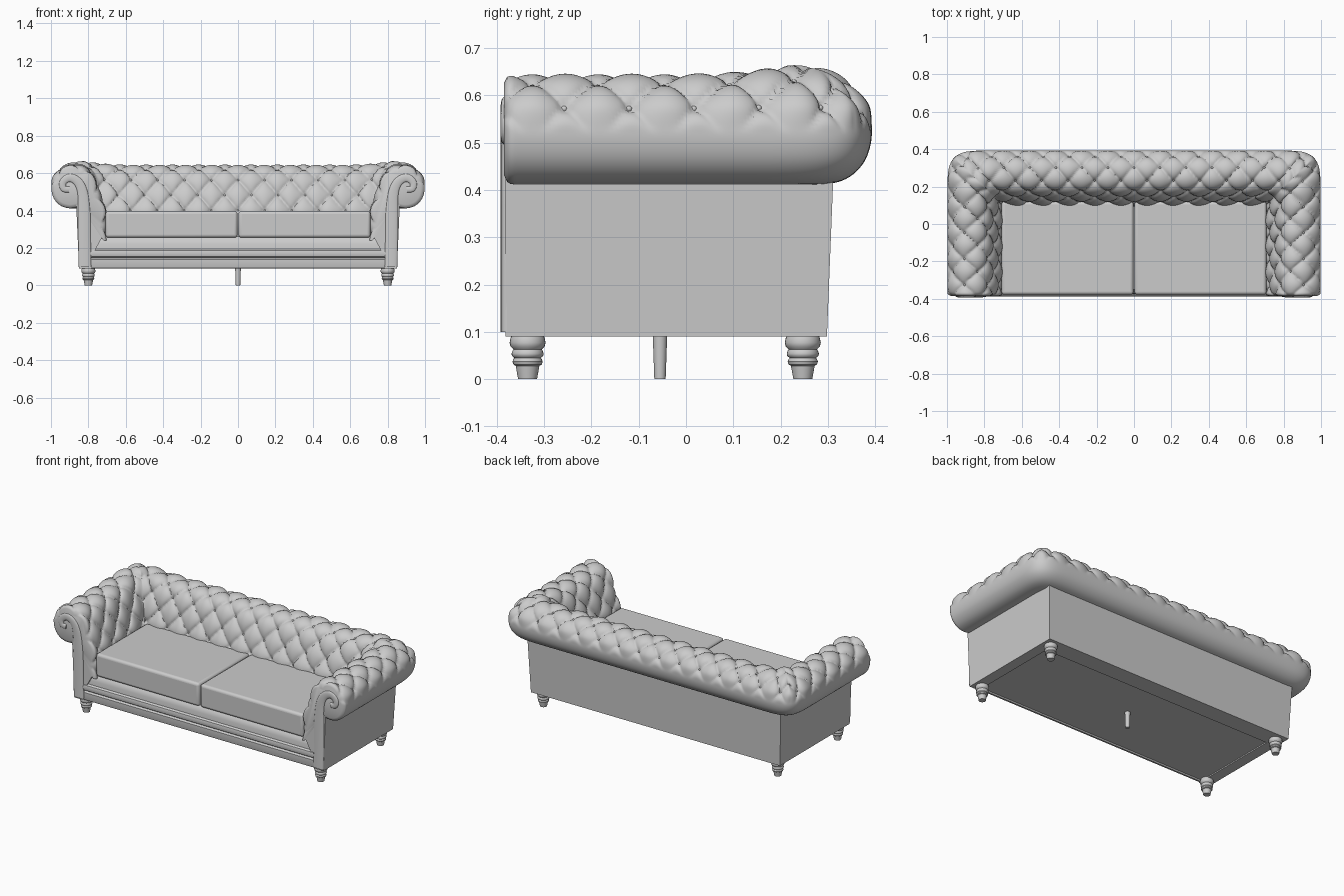
import bpy, bmesh, math
from mathutils import Vector

if "Cube" in bpy.data.objects:
    bpy.data.objects.remove(bpy.data.objects["Cube"])

grey = bpy.data.materials.new("grey upholstery")
grey.diffuse_color = (0.6, 0.6, 0.6, 1)
grey.use_nodes = True
grey.node_tree.nodes["Principled BSDF"].inputs["Base Color"].default_value = grey.diffuse_color


def finish(name, bm, angle=35, bevel=0):
    bmesh.ops.recalc_face_normals(bm, faces=bm.faces[:])
    me = bpy.data.meshes.new(name)
    bm.to_mesh(me)
    bm.free()
    me.materials.append(grey)
    ob = bpy.data.objects.new(name, me)
    bpy.context.collection.objects.link(ob)
    if bevel:
        m = ob.modifiers.new("bevel", 'BEVEL')
        m.width, m.segments = bevel, 4
    bpy.ops.object.select_all(action='DESELECT')
    ob.select_set(True)
    bpy.context.view_layer.objects.active = ob
    bpy.ops.object.shade_smooth_by_angle(angle=math.radians(angle))
    return ob


def catmull(pts, n):
    """Smooth line through pts, n equal steps in arc length."""
    P = [Vector(p) for p in pts]
    P = [2 * P[0] - P[1]] + P + [2 * P[-1] - P[-2]]
    fine = []
    for i in range(1, len(P) - 2):
        a, b, c, d = P[i - 1:i + 3]
        for k in range(30):
            t = k / 30
            fine.append(0.5 * (2 * b + (c - a) * t + (2 * a - 5 * b + 4 * c - d) * t * t
                               + (3 * b - a - 3 * c + d) * t ** 3))
    fine.append(P[-2])
    acc = [0]
    for p, q in zip(fine, fine[1:]):
        acc.append(acc[-1] + (q - p).length)
    out, j = [], 0
    for k in range(n + 1):
        s = acc[-1] * k / n
        while j < len(acc) - 2 and acc[j + 1] < s:
            j += 1
        out.append(fine[j].lerp(fine[j + 1], (s - acc[j]) / (acc[j + 1] - acc[j])))
    return out, acc[-1] / n


def prism(name, pts, to3d, lo, hi, shift=None, **kw):
    bm = bmesh.new()
    rings = [[bm.verts.new(to3d(p, e)) for p in pts] for e in (lo, hi)]
    for r in rings:
        bm.faces.new(r)
    for i in range(len(pts)):
        j = (i + 1) % len(pts)
        bm.faces.new((rings[0][i], rings[0][j], rings[1][j], rings[1][i]))
    for v in bm.verts:
        if shift:
            shift(v.co)
    return finish(name, bm, **kw)


# tufted roll: one cross-section (offset, z) swept round arm, back, arm
XC, YC, YF = 0.71, 0.105, -0.385
section, step = catmull([(0, .24), (0, .32), (.005, .40), (.03, .48), (.055, .55), (.085, .605),
                         (.13, .632), (.18, .637), (.235, .617), (.275, .57), (.288, .52),
                         (.275, .465), (.24, .427), (.19, .412), (.14, .42)], 100)
N = len(section)
k0 = min(range(30), key=lambda k: abs(section[k].y - 0.405))
ROW, COL, PHASE = 0.086, 0.14, 0.08


def tuft(a, v):
    """Diamond pillows, with a button at every crossing."""
    b = (v - 5 * ROW) / (2 * ROW)
    p, q = (a - PHASE) / COL + b, (a - PHASE) / COL - b
    h = 0.024 * (abs(math.sin(math.pi * p) * math.sin(math.pi * q)) + 1e-9) ** 0.45 - 0.013
    dp, dq = p - round(p), q - round(q)
    h -= 0.008 * math.exp(-(dp * dp + dq * dq) / 0.012)
    fade = min(1, max(0, (v - 5 * ROW - 0.01) / 0.05))
    return h * (1 - fade)


def place(part, s, k):
    """part 1 / -1 = right / left arm (s from the front), 0 = back."""
    d, z = section[k]
    t = section[min(k + 1, N - 1)] - section[max(k - 1, 0)]
    t.normalize()
    v = (k - k0) * step
    if part:
        y0 = YF + (YC + d - YF) * s
        h, e = tuft(YC - y0, v), y0 - YF
        if e < 0.02:
            h -= 0.02 - math.sqrt(max(0, 0.0004 - (0.02 - e) ** 2))
    else:
        h = tuft(XC - abs((XC + d) * (1 - 2 * s)), v)
    d, z = d - h * t.y, z + h * t.x
    if part:
        x, y = part * (XC + d), YF + (YC + d - YF) * s
    else:
        x, y = (XC + d) * (1 - 2 * s), YC + d
    X, Y = abs(x) - XC, y - YC
    if X > 0 and Y > 0:      # rounded outer corner
        f = max(X, Y) / (X ** 5 + Y ** 5) ** 0.2
        x, y = math.copysign(XC + X * f, x), YC + Y * f
    lift = min(1, max(0, (z - 0.5) / 0.12))
    z += 0.02 * lift * math.exp(-((abs(x) - .82) ** 2 + (y - .22) ** 2) / .012)
    return Vector((x, y, z))


stations = [(1, i / 100) for i in range(100)] + [(0, i / 240) for i in range(241)]
stations += [(-1, i / 100) for i in range(99, -1, -1)]
bm = bmesh.new()
grid = [[bm.verts.new(place(p, s, k)) for k in range(N)] for p, s in stations]
for r, q in zip(grid, grid[1:]):
    for k in range(N - 1):
        bm.faces.new((r[k], r[k + 1], q[k + 1], q[k]))
bm.faces.new(grid[0])
bm.faces.new(grid[-1])
finish("tufted_arms_and_back", bm, 60)

# buttons at the crossings of the tufting
bm = bmesh.new()
for j in range(6):
    k = k0 + round(j * ROW / step)
    d = section[k].x
    first = PHASE + (0 if j % 2 else COL / 2) - 3 * COL
    for i in range(16):
        a = first + i * COL
        spots = []
        if -d + 0.03 < a < YC - YF - 0.03:
            s = (YC - a - YF) / (YC + d - YF)
            spots += [(1, s), (-1, s)]
        if -d + 0.03 < a < 2 * XC + d - 0.03:
            spots.append((0, (1 - (XC - a) / (XC + d)) / 2))
        for p, s in spots:
            g = bmesh.ops.create_icosphere(bm, subdivisions=2, radius=0.007)
            bmesh.ops.translate(bm, verts=g["verts"], vec=place(p, s, k))
finish("buttons", bm, 60)

# side panels and scrolled arm fronts
hook, _ = catmull([(.818, .10), (.821, .25), (.823, .40), (.832, .50), (.858, .555),
                   (.90, .575), (.935, .553), (.933, .518), (.902, .512)], 60)
for side, word in ((1, "right"), (-1, "left")):
    def lean(co):
        if co.y > 0:
            co.y = 0.298 + (co.z - .09) * .04
    prism(word + "_side_panel",
          [(.785, .09), (.85, .09), (.865, .43), (.80, .5), (.74, .42), (.725, .26), (.785, .15)],
          lambda p, e: (side * p[0], e, p[1]), -0.382, 0.3, lean)
    bm = bmesh.new()
    rings = []
    for i, c in enumerate(hook):
        t = (hook[min(i + 1, 60)] - hook[max(i - 1, 0)]).normalized()
        w = 0.034 - 0.018 * max(0, i / 60 - 0.45) / 0.55
        ring = []
        for m in range(13):
            g = math.pi * m / 12
            o = w * math.cos(g)
            ring.append(bm.verts.new((side * (c.x + t.y * o), -0.380 - 0.012 * math.sin(g) ** 0.6
                                      if 0 < m < 12 else -0.378, c.y - t.x * o)))
        rings.append(ring)
    for r, q in zip(rings, rings[1:]):
        for m in range(12):
            bm.faces.new((r[m], r[m + 1], q[m + 1], q[m]))
    bm.faces.new(rings[0])
    bm.faces.new(rings[-1])
    finish(word + "_scroll_trim", bm, 50)


# back panel
def flare(co):
    co.x *= 0.85 + (co.z - .09) * .044


prism("back_panel", [(.19, .09), (.298, .09), (.3116, .43), (.25, .48), (.15, .42), (.13, .26)],
      lambda p, e: (e, p[0], p[1]), -1, 1, flare)

# moulded seat base
prism("seat_base", [(.25, .097), (-.36, .097), (-.365, .09), (-.378, .092), (-.381, .10), (-.381, .138),
                    (-.372, .147), (-.383, .154), (-.388, .170), (-.384, .186), (-.374, .194),
                    (-.372, .22), (-.366, .245), (-.35, .26), (.25, .26)],
      lambda p, e: (e, p[0], p[1]), -0.79, 0.79)

# two seat cushions
for side, word in ((1, "right"), (-1, "left")):
    prism(word + "_seat_cushion", [(.003, .255), (.708, .255), (.708, .397), (.003, .397)],
          lambda p, e: (side * p[0], e, p[1]), -0.378, 0.12, bevel=0.016)


# turned legs
def lathe(name, prof, x, y, n=28):
    bm = bmesh.new()
    rings = [[bm.verts.new((x + r * math.cos(math.tau * i / n), y + r * math.sin(math.tau * i / n), z))
              for i in range(n)] for r, z in prof]
    for r, q in zip(rings, rings[1:]):
        for i in range(n):
            bm.faces.new((r[i], r[(i + 1) % n], q[(i + 1) % n], q[i]))
    bm.faces.new(rings[0])
    bm.faces.new(rings[-1])
    finish(name, bm, 40)


turned = [(.02, 0), (.025, .028), (.03, .031), (.032, .037), (.03, .042), (.028, .045), (.033, .049),
          (.034, .054), (.032, .060), (.030, .063), (.036, .069), (.038, .077), (.036, .087), (.03, .1)]
for side, word in ((1, "right"), (-1, "left")):
    lathe("front_leg_" + word, turned, side * .80, -.335)
    lathe("back_leg_" + word, turned, side * .80, .247)
lathe("centre_leg", [(.012, 0), (.0155, .1)], 0, -.055)
